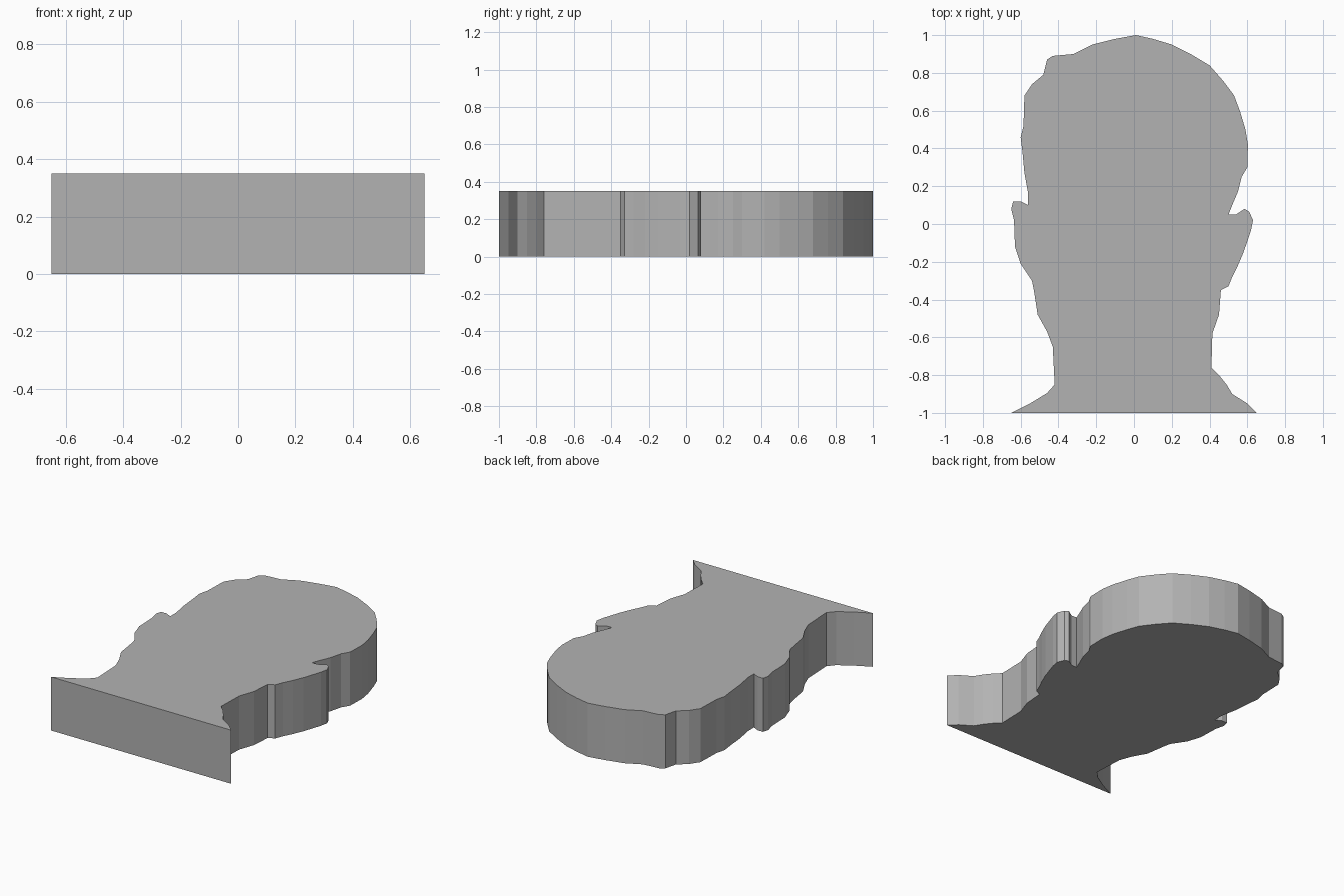
import bpy, bmesh

HEIGHT = 0.35

# Right side of the outline: crown, temple, ear, jaw, neck, shoulder
right = [(0.01, 1.0), (0.10, 0.98), (0.20, 0.95), (0.30, 0.90), (0.40, 0.84),
         (0.47, 0.76), (0.53, 0.68), (0.56, 0.60), (0.59, 0.50), (0.603, 0.42),
         (0.60, 0.30), (0.57, 0.25), (0.55, 0.17), (0.52, 0.10), (0.50, 0.05),
         (0.54, 0.05), (0.585, 0.08), (0.61, 0.065), (0.63, 0.02), (0.62, -0.03),
         (0.60, -0.09), (0.58, -0.15), (0.55, -0.22), (0.52, -0.28), (0.50, -0.33),
         (0.46, -0.35), (0.45, -0.48), (0.415, -0.58), (0.41, -0.76), (0.45, -0.80),
         (0.49, -0.85), (0.52, -0.90), (0.60, -0.95), (0.65, -1.0)]

# Left side, from shoulder back up to the crown
left = [(-0.65, -1.0), (-0.55, -0.95), (-0.46, -0.895), (-0.42, -0.85), (-0.43, -0.65),
        (-0.46, -0.57), (-0.51, -0.48), (-0.53, -0.35), (-0.54, -0.30), (-0.60, -0.21),
        (-0.63, -0.12), (-0.635, 0.02), (-0.65, 0.08), (-0.64, 0.12), (-0.60, 0.12),
        (-0.56, 0.10), (-0.56, 0.16), (-0.58, 0.27), (-0.59, 0.38), (-0.60, 0.46),
        (-0.585, 0.52), (-0.58, 0.68), (-0.54, 0.74), (-0.48, 0.79), (-0.46, 0.87),
        (-0.43, 0.89), (-0.32, 0.90), (-0.22, 0.95), (-0.10, 0.98)]

# Flat slab: fill the outline and extrude it upwards
bm = bmesh.new()
base = bm.faces.new([bm.verts.new((x, y, 0)) for x, y in right + left])
extruded = bmesh.ops.extrude_face_region(bm, geom=[base], use_keep_orig=True)["geom"]
bmesh.ops.translate(bm, vec=(0, 0, HEIGHT),
                    verts=[v for v in extruded if isinstance(v, bmesh.types.BMVert)])
bmesh.ops.recalc_face_normals(bm, faces=bm.faces)
mesh = bpy.data.meshes.new("head_silhouette")
bm.to_mesh(mesh)
bm.free()

# Single grey colour
grey = bpy.data.materials.new("plain grey")
grey.diffuse_color = (0.448, 0.448, 0.448, 1)
mesh.materials.append(grey)
bpy.context.collection.objects.link(bpy.data.objects.new("head_silhouette", mesh))
